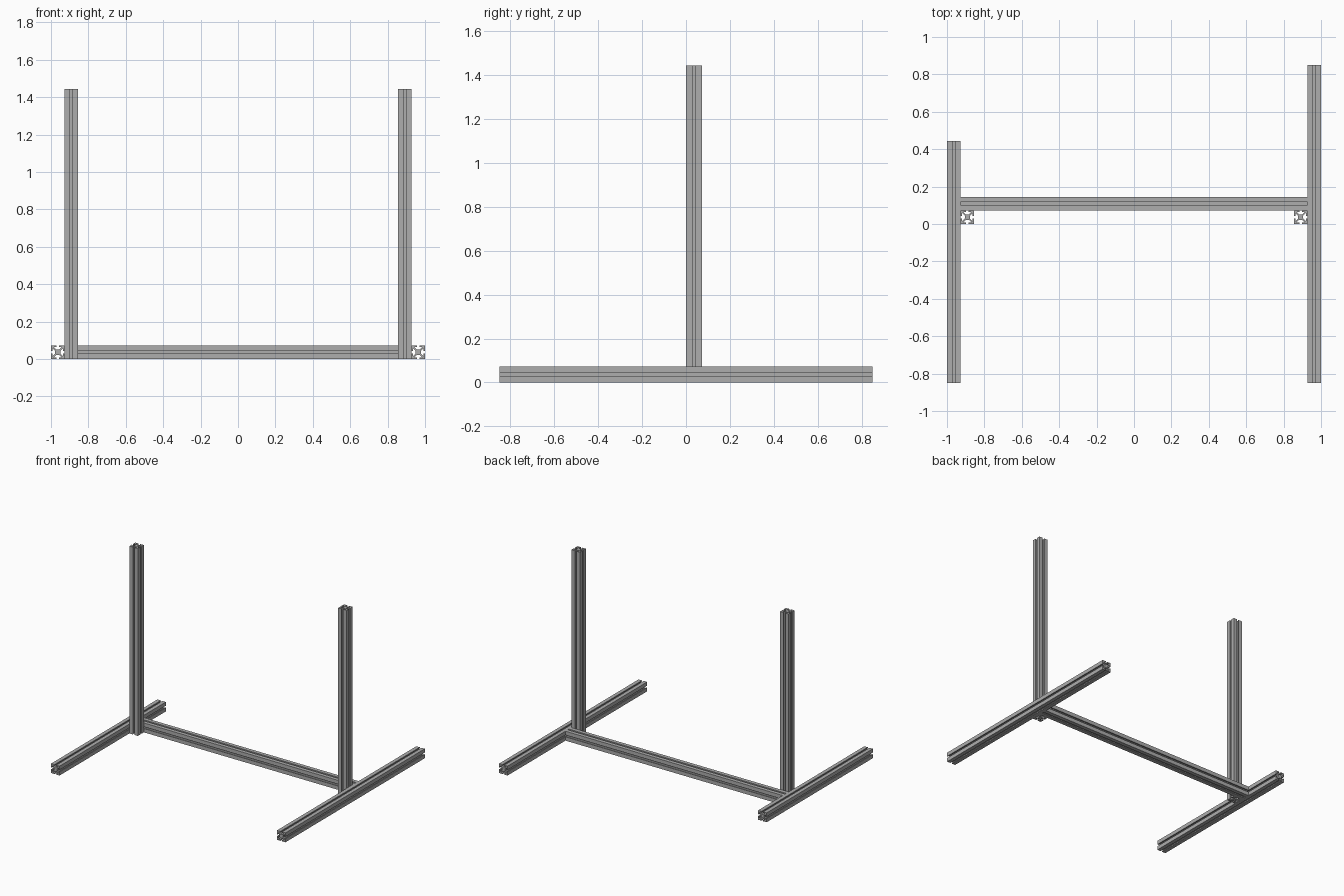
import bpy, bmesh
from mathutils import Matrix

cube = bpy.data.objects.get("Cube")
if cube:
    bpy.data.objects.remove(cube, do_unlink=True)

W = 0.0727            # bar width
H = W / 2

aluminium = bpy.data.materials.new("aluminium grey")
aluminium.use_nodes = True
colour = (0.42, 0.42, 0.42, 1)
aluminium.diffuse_color = colour
aluminium.node_tree.nodes["Principled BSDF"].inputs["Base Color"].default_value = colour

# One side of the slotted section: corner, lip, undercut, web, core
SIDE = [(1, -1), (1, -0.2), (0.77, -0.2), (0.77, -0.6), (0.38, -0.21)]
SIDE += [(u, -v) for u, v in reversed(SIDE[1:])]


def section():
    points = []
    for turn in range(4):
        for u, v in SIDE:
            for _ in range(turn):
                u, v = -v, u
            points.append((u * H, v * H))
    return points


def slotted_bar(name, axis, start, end, a, b):
    """Extrude the section from start to end; a, b centre it on the other axes."""
    bm = bmesh.new()
    face = bm.faces.new([bm.verts.new((u, v, start)) for u, v in section()])
    out = bmesh.ops.extrude_face_region(bm, geom=[face])
    moved = [v for v in out["geom"] if isinstance(v, bmesh.types.BMVert)]
    bmesh.ops.translate(bm, verts=moved, vec=(0, 0, end - start))
    # Turn local z onto the wanted axis
    rows = {"x": ((0, 0, 1), (1, 0, 0), (0, 1, 0)),
            "y": ((0, 1, 0), (0, 0, 1), (1, 0, 0)),
            "z": ((1, 0, 0), (0, 1, 0), (0, 0, 1))}[axis]
    place = {"x": (0, a, b), "y": (a, 0, b), "z": (a, b, 0)}[axis]
    bm.transform(Matrix.Translation(place) @ Matrix(rows).to_4x4())
    bmesh.ops.recalc_face_normals(bm, faces=bm.faces)
    mesh = bpy.data.meshes.new(name)
    bm.to_mesh(mesh)
    bm.free()
    mesh.materials.append(aluminium)
    obj = bpy.data.objects.new(name, mesh)
    bpy.context.collection.objects.link(obj)


# Floor rails, of unequal length
slotted_bar("left_rail", "y", -0.85, 0.85, 1 - H, H)
slotted_bar("right_rail", "y", -0.85, 0.445, H - 1, H)

# Uprights beside the rails
for side, sign in (("left", 1), ("right", -1)):
    slotted_bar(side + "_upright", "z", 0, 1.445, sign * (1 - W - H), H)

# Crossbar behind the uprights
slotted_bar("crossbar", "x", W - 1, 1 - W, W + H, H)
